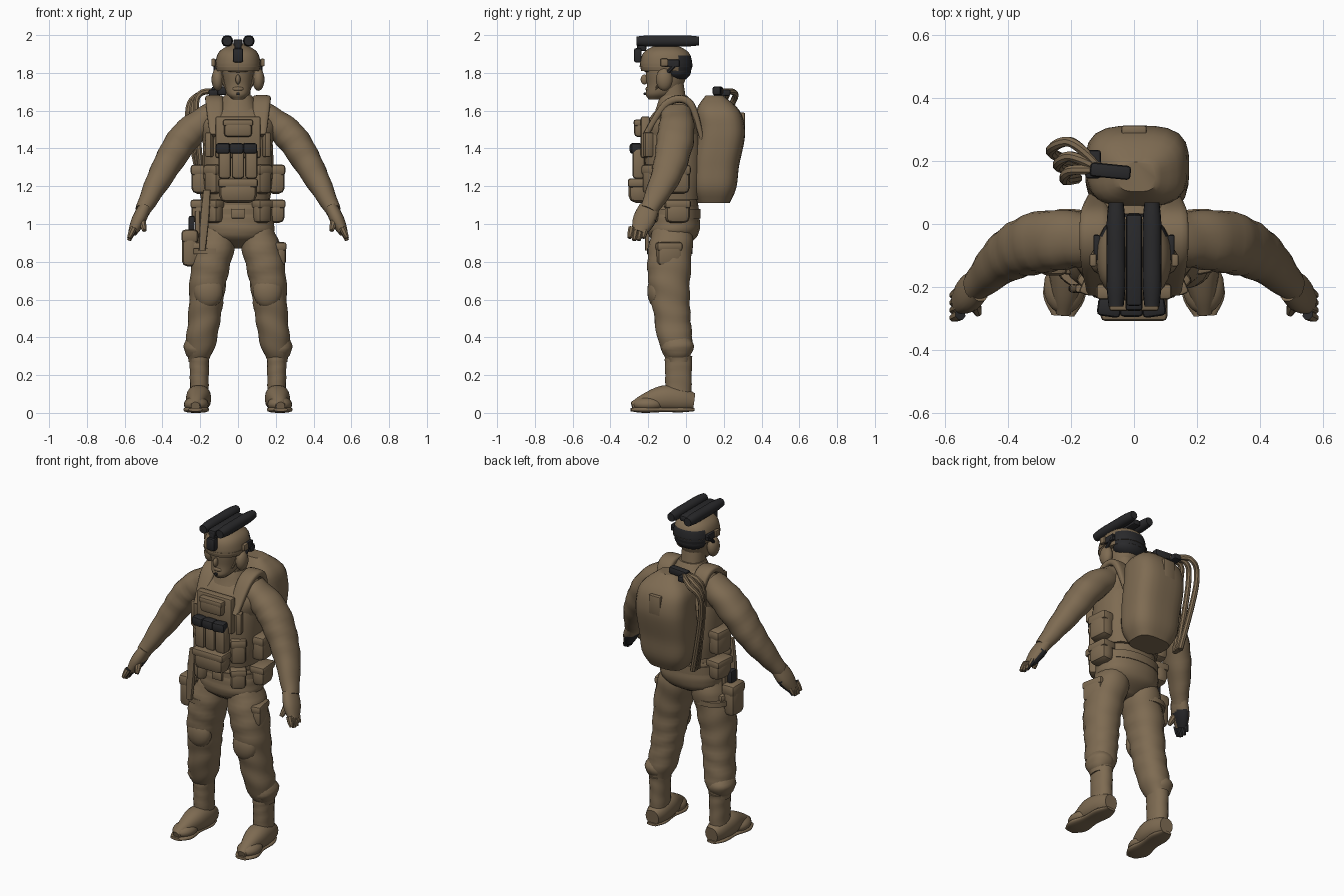
import bpy, bmesh, math
from mathutils import Matrix, Vector

cube = bpy.data.objects.get("Cube")
if cube:
    bpy.data.objects.remove(cube, do_unlink=True)

ACROSS, DEPTH = Vector((1, 0, 0)), Vector((0, 1, 0))
built = []


def material(name, red, green, blue):
    mat = bpy.data.materials.new(name)
    mat.use_nodes = True
    mat.diffuse_color = (red, green, blue, 1)
    mat.node_tree.nodes["Principled BSDF"].inputs["Base Color"].default_value = mat.diffuse_color
    return mat


KHAKI = material("khaki_cloth", .21, .148, .085)
BLACK = material("black_rubber", .022, .022, .024)


def finish(name, bm, mat, rule=None):
    """Turn a bmesh into a named object; rule picks the faces painted black."""
    bmesh.ops.recalc_face_normals(bm, faces=bm.faces[:])
    mesh = bpy.data.meshes.new(name)
    mesh.materials.append(mat)
    if rule:
        mesh.materials.append(BLACK)
        for face in bm.faces:
            face.material_index = int(rule(face.calc_center_median(), face.normal))
    bm.to_mesh(mesh)
    bm.free()
    obj = bpy.data.objects.new(name, mesh)
    bpy.context.collection.objects.link(obj)
    built.append(obj)


def sample(points, t):
    """Smooth value at t (zero to one) through evenly spaced numbers or vectors."""
    last = len(points) - 1
    i = min(int(t * last), last - 1)
    f = t * last - i
    a, b, c, d = (points[max(min(i + k, last), 0)] for k in (-1, 0, 1, 2))
    return b + (c - a) * (f / 2) + (a * 2 - b * 5 + c * 4 - d) * (f * f / 2) + (b * 3 - a - c * 3 + d) * (f ** 3 / 2)


def loft(name, path, width, flat=1, mat=KHAKI, side=1, sides=20, power=2.3, count=20, fold=0, ref=None, rule=None):
    """Skin a path with rings of changing width; ref tilts the rings along the path."""
    path = [Vector(p) for p in path]
    centres = [sample(path, i / count) for i in range(count + 1)]
    bm = bmesh.new()
    loops = []
    for i, centre in enumerate(centres):
        u, v = ACROSS, DEPTH
        if ref:
            tangent = (centres[min(i + 1, count)] - centres[max(i - 1, 0)]).normalized()
            u = ref.cross(tangent).normalized()
            v = tangent.cross(u)
        radius = sample(width, i / count)
        loop = []
        for j in range(sides):
            angle = math.tau * (j + .5) / sides
            c, s = math.cos(angle), math.sin(angle)
            k = radius * (abs(c) ** power + abs(s) ** power) ** (-1 / power)
            k *= 1 + fold * math.sin(i * 1.4 + 2 * math.sin(angle + i / 5))
            point = centre + u * (k * c) + v * (k * s * flat)
            point.x *= side
            loop.append(bm.verts.new(point))
        loops.append(loop)
    for low, high in zip(loops, loops[1:]):
        for j in range(sides):
            n = (j + 1) % sides
            bm.faces.new((low[j], low[n], high[n], high[j]))
    bm.faces.new(loops[0])
    bm.faces.new(loops[-1])
    finish(name, bm, mat, rule)


def box(name, loc, size, mat=KHAKI, side=1, turn=0, soft=.25):
    """Block with rounded edges."""
    bm = bmesh.new()
    bmesh.ops.create_cube(bm, size=1)
    bmesh.ops.scale(bm, vec=size, verts=bm.verts[:])
    bmesh.ops.bevel(bm, geom=bm.edges[:], offset=min(size) * soft, segments=2, profile=.5, affect='EDGES')
    place = Matrix.Translation((loc[0] * side, *loc[1:])) @ Matrix.Rotation(turn * side, 4, 'Z')
    bmesh.ops.transform(bm, matrix=place, verts=bm.verts[:])
    finish(name, bm, mat)


def pouch(name, loc, size, side=1, turn=0):
    """Soft bag with an overlapping lid."""
    box(name, loc, size, side=side, turn=turn, soft=.35)
    lid = Vector(size) * 1.06
    lid.z *= .36
    box(name + "_lid", Vector(loc) + Vector((0, 0, size[2] * .34)), lid, side=side, turn=turn, soft=.3)


def hang(name, degrees, height, size, side):
    """Pouch hung on the waist, turned forward from the hip by an angle."""
    angle = math.radians(degrees)
    pouch(name, (.2 * math.cos(angle), -.06 - .16 * math.sin(angle), height), size, side, -angle)


def ball(name, loc, scale, mat=KHAKI, side=1):
    bm = bmesh.new()
    bmesh.ops.create_uvsphere(bm, u_segments=20, v_segments=12, radius=1)
    bmesh.ops.scale(bm, vec=scale, verts=bm.verts[:])
    bmesh.ops.translate(bm, vec=(loc[0] * side, *loc[1:]), verts=bm.verts[:])
    finish(name, bm, mat)


def helmet_back(centre, normal):
    return centre.y > -.045 and centre.z < 1.895


def palm(centre, normal):
    return centre.z < 1.02 and normal.dot(Vector((-math.copysign(.6, centre.x), .8, 0))) > .4


# Body core
loft("trousers_seat", [(0, -.07, .87), (0, -.06, 1.1)], (.05, .18, .19, .175), flat=.72, fold=.01)
loft("belt", [(0, -.06, 1.03), (0, -.06, 1.08)], (.19, .19), flat=.72, count=2)
box("belt_buckle", (0, -.2, 1.055), (.07, .02, .05))
loft("shirt", [(0, -.06, 1.1), (0, -.07, 1.4), (0, -.04, 1.66)], (.17, .17, .18, .2, .07), flat=.73, fold=.01)
loft("armour_vest", [(0, -.065, 1.13), (0, -.07, 1.53)], (.17, .185, .185, .165), flat=.82, power=3)
box("front_plate", (0, -.215, 1.46), (.24, .05, .22))
loft("collar", [(0, -.055, 1.6), (0, -.065, 1.68)], (.115, .095, .075), flat=.95, count=6)
loft("neck", [(0, -.06, 1.6), (0, -.08, 1.76)], (.07, .065), count=6)

# Head and face
loft("head", [(0, -.16, 1.66), (0, -.11, 1.74), (0, -.1, 1.92)], (.03, .06, .075, .085, .06), flat=1.3)
ball("nose", (0, -.22, 1.765), (.013, .02, .026))
ball("brow", (0, -.2, 1.815), (.06, .024, .014))
ball("mouth", (0, -.2, 1.715), (.03, .014, .014))
box("microphone", (0, -.215, 1.69), (.018, .018, .014), BLACK)

# Helmet with goggles folded on top
loft("helmet", [(0, -.105, 1.81), (0, -.105, 1.955)], (.114, .119, .1, .03), flat=1.16, sides=32, rule=helmet_back)
loft("helmet_rim", [(0, -.105, 1.83), (0, -.105, 1.84)], (.121, .121), flat=1.16, sides=32, count=1, rule=helmet_back)
ball("nape_pad", (0, -.045, 1.81), (.1, .072, .055), BLACK)
box("goggle_mount", (0, -.255, 1.893), (.055, .04, .075), BLACK)
box("goggle_arm", (0, -.235, 1.94), (.035, .05, .05), BLACK)
box("goggle_bridge", (0, -.115, 1.96), (.05, .29, .035), BLACK)

for side, tag in ((1, "left_"), (-1, "right_")):
    # Headgear on each side
    loft(tag + "goggle_tube", [(.057, -.262, 1.969), (.057, .068, 1.969)], (.024, .03, .03, .03, .024),
         mat=BLACK, side=side, sides=14, ref=ACROSS)
    ball(tag + "ear_cup", (.108, -.115, 1.765), (.032, .044, .06), side=side)
    box(tag + "helmet_rail", (.118, -.075, 1.85), (.022, .08, .04), BLACK, side)
    box(tag + "helmet_lamp", (.13, -.115, 1.855), (.022, .04, .04), side=side)
    loft(tag + "headset_arm", [(.12, -.1, 1.8), (.12, -.04, 1.86)], (.01, .01), mat=BLACK, side=side, sides=8, ref=ACROSS)
    loft(tag + "chin_strap", [(.088, -.12, 1.82), (.07, -.15, 1.73), (0, -.19, 1.665)], (.007, .007),
         side=side, sides=8, ref=DEPTH)

    # Arm and hand
    loft(tag + "sleeve", [(.13, -.05, 1.58), (.28, -.055, 1.46), (.4, -.1, 1.27), (.505, -.2, 1.07)],
         (.07, .084, .07, .04), flat=1.17, side=side, fold=.025, count=28, ref=DEPTH)
    loft(tag + "hand", [(.495, -.195, 1.085), (.558, -.25, .955)], (.034, .037, .024), flat=1.6, side=side,
         ref=DEPTH, rule=palm)
    for k in range(4):
        knuckle = Vector((.552, -.215 - k * .024, .98))
        tip = knuckle + Vector((.025, -.012, abs(k - 1.5) * .012 - .072))
        loft(f"{tag}finger_{k + 1}", [knuckle, tip], (.018, .017, .011), side=side, sides=8, count=6,
             ref=DEPTH, rule=palm)
    loft(tag + "thumb", [(.515, -.23, 1.04), (.495, -.285, .965)], (.018, .019, .011), side=side, sides=8, ref=ACROSS)

    # Leg and boot
    loft(tag + "trouser_leg", [(.09, -.07, 1), (.15, -.09, .75), (.178, -.072, .5), (.21, -.04, .27)],
         (.085, .104, .102, .093, .086, .08, .052), flat=1.12, side=side, fold=.03, count=32)
    loft(tag + "trouser_cuff", [(.215, -.045, .4), (.217, -.045, .29)], (.05, .07, .066, .045), flat=1.2, side=side,
         fold=.03, count=10)
    ball(tag + "knee_pad", (.157, -.155, .645), (.078, .05, .09), side=side)
    pouch(tag + "cargo_pocket", (.215, -.09, .84), (.06, .13, .12), side, .2)
    loft(tag + "boot_shaft", [(.205, -.04, .3), (.205, -.04, .03)], (.052, .05, .05), flat=1.4, side=side, fold=.015)
    loft(tag + "boot_foot", [(.203, .042, .06), (.21, -.12, .077), (.225, -.285, .034)], (.045, .065, .068, .047, .024),
         flat=.95, side=side, ref=ACROSS)
    ball(tag + "toe_cap", (.221, -.2, .045), (.066, .086, .042), side=side)
    loft(tag + "boot_sole", [(.204, .044, .017), (.226, -.292, .017)], (.008, .014, .013, .017, .009),
         flat=4, side=side, power=2.6, ref=ACROSS)

    # Vest straps and waist pouches
    loft(tag + "shoulder_strap", [(.115, -.215, 1.47), (.125, -.1, 1.64), (.125, .02, 1.64), (.12, .085, 1.45)],
         (.015, .02, .02, .012), flat=2.3, side=side, power=4, ref=ACROSS)
    box(tag + "chest_tab", (.15, -.2, 1.42), (.035, .05, .13), side=side, turn=.4)
    for level, height, tall in (("vest", 1.235, .15), ("belt", 1.065, .12)):
        hang(f"{tag}{level}_side_pouch", -5, height, (.09, .13, tall), side)
        hang(f"{tag}{level}_front_pouch", 50, height, (.07, .09, tall), side)

# Chest pouches and magazines
pouch("chest_pouch", (0, -.245, 1.505), (.15, .06, .09))
pouch("lower_pouch", (0, -.25, 1.175), (.2, .11, .125))
for k, spot in enumerate(("right", "middle", "left")):
    x = (k - 1) * .07
    box(spot + "_magazine_pouch", (x, -.25, 1.32), (.066, .065, .16))
    box(spot + "_magazine", (x - .008, -.265, 1.4), (.076, .06, .056), BLACK, turn=x * 2)

# Holster and hanging strap on the right thigh
pouch("holster", (-.255, -.1, .87), (.085, .12, .19))
box("pistol_grip", (-.245, -.1, 1), (.032, .055, .085), BLACK)
box("holster_hanger", (-.215, -.09, 1), (.025, .06, .14))
loft("thigh_strap", [(-.145, -.085, .84), (-.145, -.085, .87)], (.11, .11), flat=1.1, count=1)
loft("hanging_strap", [(-.165, -.205, 1.18), (-.19, -.205, .86)], (.02, .024, .018), flat=.6, power=4)

# Backpack with hoses
loft("backpack", [(.01, .145, 1.11), (.01, .155, 1.3), (.01, .185, 1.5), (.01, .15, 1.68)],
     (.11, .152, .16, .165, .163, .145, .06), flat=.78, sides=28, power=3.2, count=24)
box("backpack_patch", (0, .298, 1.53), (.08, .03, .12))
box("hose_fitting", (-.075, .168, 1.705), (.13, .045, .045), BLACK, turn=-.1)
box("hose_clip", (-.13, .19, 1.695), (.05, .09, .035), BLACK)
for k in range(3):
    swing = k * .045
    loft(f"hose_{k + 1}", [(-.1, .17, 1.7), (-.2, .26 - swing, 1.69), (-.265 + swing / 2, .23 - swing, 1.57),
                           (-.18, .19 - swing / 2, 1.13)], (.016, .016), sides=8, count=28, ref=DEPTH)

# Smooth shading with crisp edges
bpy.ops.object.select_all(action='DESELECT')
for obj in built:
    obj.select_set(True)
bpy.context.view_layer.objects.active = built[0]
bpy.ops.object.shade_smooth_by_angle(angle=math.radians(40))
